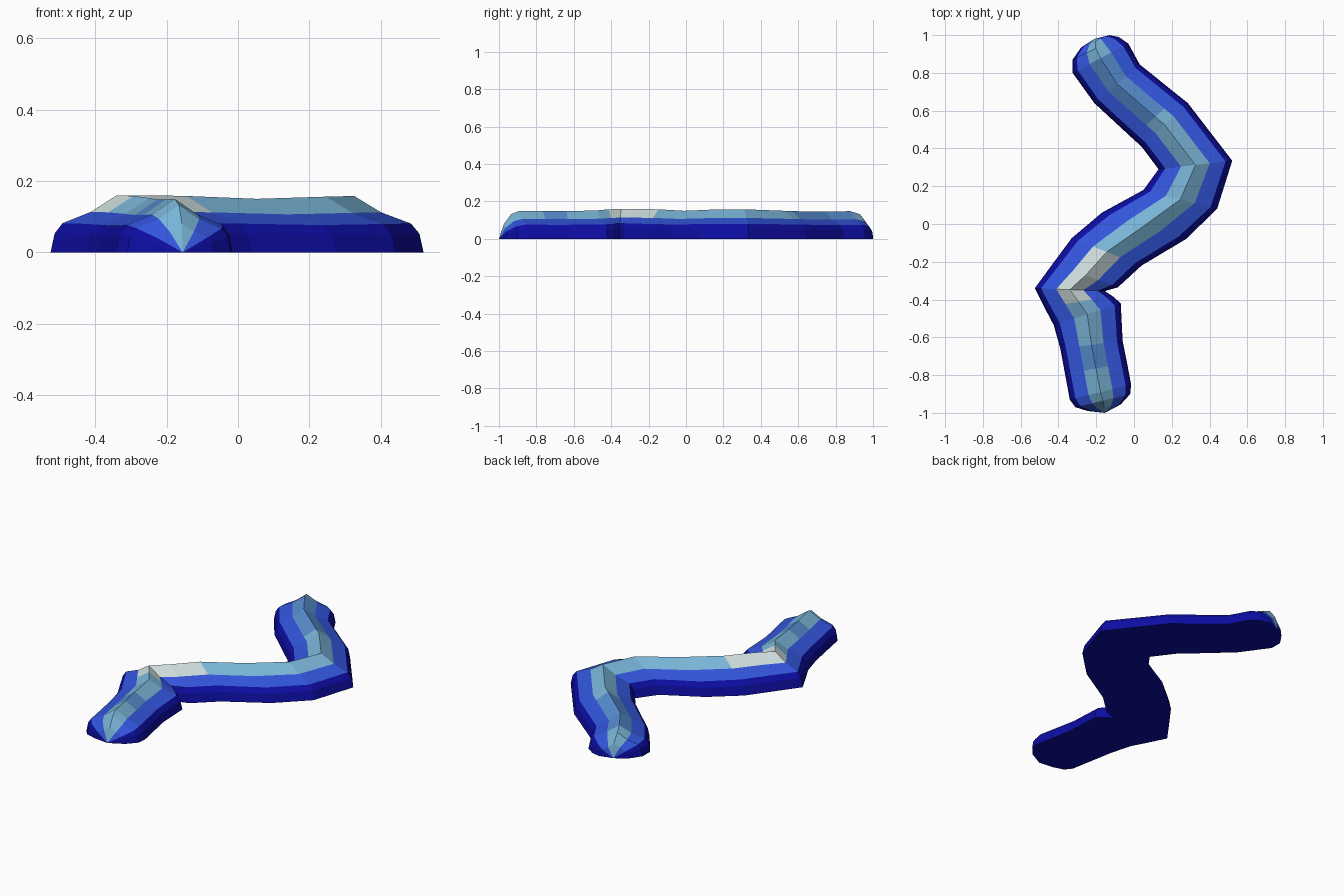
import bpy, bmesh
from mathutils import Vector


def mat(name, rgb):
    m = bpy.data.materials.new(name)
    m.diffuse_color = (*rgb, 1)
    return m


mats = [mat("navy", (0.004, 0.004, 0.37)),
        mat("royal_blue", (0.033, 0.092, 0.72)),
        mat("sky_blue", (0.19, 0.46, 0.68)),
        mat("steel_blue", (0.095, 0.27, 0.63)),
        mat("pale_grey", (0.61, 0.72, 0.71))]

# Stations along the winding ridge: west edge xy, east edge xy, crest height,
# crest colour of the stretch that follows
stations = [
    (-0.28, 0.935, -0.13, 1.00, 0.082, 2),
    (-0.325, 0.87, -0.08, 0.99, 0.132, 2),
    (-0.325, 0.80, -0.03, 0.955, 0.148, 3),
    (-0.21, 0.64, 0.03, 0.845, 0.146, 3),
    (-0.01, 0.455, 0.235, 0.68, 0.148, 2),
    (0.04, 0.41, 0.285, 0.64, 0.150, 2),
    (0.13, 0.29, 0.52, 0.335, 0.158, 2),
    (0.05, 0.18, 0.44, 0.08, 0.156, 2),
    (-0.17, 0.06, 0.275, -0.08, 0.150, 2),
    (-0.33, -0.075, 0.04, -0.22, 0.158, 4),
    (-0.43, -0.21, -0.085, -0.335, 0.160, 4),
    (-0.525, -0.34, -0.155, -0.355, 0.160, 4),
    (-0.475, -0.44, -0.11, -0.385, 0.158, 2),
    (-0.425, -0.535, -0.07, -0.42, 0.152, 2),
    (-0.39, -0.66, -0.06, -0.62, 0.148, 3),
    (-0.365, -0.795, -0.037, -0.735, 0.148, 2),
    (-0.34, -0.93, -0.015, -0.85, 0.150, 2),
    (-0.31, -0.97, -0.02, -0.90, 0.132, 2),
    (-0.245, -0.99, -0.07, -0.955, 0.082, 2),
]
tips = [(-0.21, 0.98, 0), (-0.155, -1.0, 0)]

# Half cross-section (share of half width, share of crest height)
half = [(1, 0), (0.94, 0.33), (0.82, 0.51), (0.39, 0.71)]
section = [(-t, z) for t, z in half] + [(0, 1)] + half[::-1]
bands = [0, 0, 1, 2, 2, 1, 0, 0, 0]     # last one is the underside

bm = bmesh.new()
rings = []
for wx, wy, ex, ey, h, _ in stations:
    w, e = Vector((wx, wy, 0)), Vector((ex, ey, 0))
    mid, side = (w + e) / 2, (e - w) / 2
    rings.append([bm.verts.new(mid + side * t + Vector((0, 0, h * z)))
                  for t, z in section])

n = len(section)


def face(verts, band, crest):
    f = bm.faces.new(verts)
    f.material_index = crest if band == 2 else band


# Swept body
for i in range(len(rings) - 1):
    a, b = rings[i], rings[i + 1]
    for k in range(n):
        j = (k + 1) % n
        face((a[k], b[k], b[j], a[j]), bands[k], stations[i][5])

# Rounded ends closing to a point on the ground
for ring, tip in ((rings[0], tips[0]), (rings[-1], tips[1])):
    p = bm.verts.new(tip)
    for k in range(n):
        face((ring[k], ring[(k + 1) % n], p), bands[k], 2)

bmesh.ops.recalc_face_normals(bm, faces=bm.faces[:])
me = bpy.data.meshes.new("winding_ridge")
bm.to_mesh(me)
bm.free()
for m in mats:
    me.materials.append(m)
ob = bpy.data.objects.new("winding_ridge", me)
bpy.context.collection.objects.link(ob)
